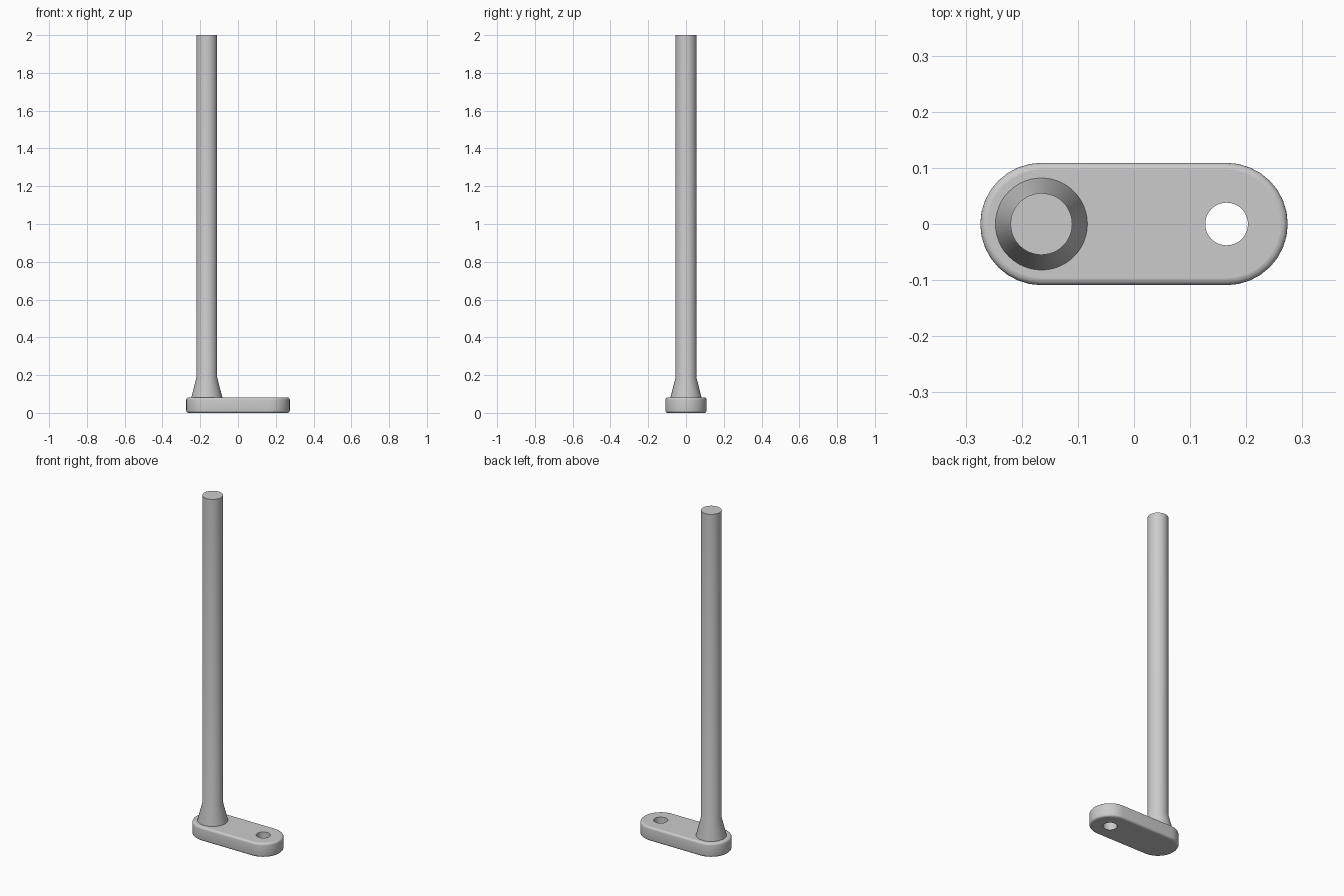
import bpy, bmesh, math

cube = bpy.data.objects.get("Cube")
if cube:
    bpy.data.objects.remove(cube, do_unlink=True)

CENTRE = 0.165      # distance of both end arcs from the middle
END_R = 0.109       # radius of the plate ends
THICK = 0.082       # plate thickness
ROUND = 0.012       # rounding of the plate rims
HOLE_R = 0.038

grey = bpy.data.materials.new("plain grey")
grey.use_nodes = True
grey.diffuse_color = (0.6, 0.6, 0.6, 1)
grey.node_tree.nodes["Principled BSDF"].inputs["Base Color"].default_value = (0.6, 0.6, 0.6, 1)


def circle(radius, x, count):
    steps = [2 * math.pi * i / count for i in range(count)]
    return [(x + radius * math.cos(a), radius * math.sin(a)) for a in steps]


def stadium(radius, half=16):
    points = []
    for side in (1, -1):
        for i in range(half + 1):
            a = math.pi * (i / half - 0.5)
            points.append((side * (CENTRE + radius * math.cos(a)), side * radius * math.sin(a)))
    return points


def add_wall(bm, rings):
    """Join a stack of (outline, height) rings with smooth faces."""
    loops = [[bm.verts.new((x, y, z)) for x, y in outline] for outline, z in rings]
    for low, high in zip(loops, loops[1:]):
        for i in range(len(low)):
            j = (i + 1) % len(low)
            bm.faces.new((low[i], low[j], high[j], high[i])).smooth = True
    return loops[0], loops[-1]


def finish(bm, name):
    bmesh.ops.recalc_face_normals(bm, faces=bm.faces[:])
    mesh = bpy.data.meshes.new(name)
    bm.to_mesh(mesh)
    bm.free()
    mesh.materials.append(grey)
    obj = bpy.data.objects.new(name, mesh)
    bpy.context.collection.objects.link(obj)


# Base plate: rounded rims, flat caps, one through hole
bm = bmesh.new()
angles = [math.pi / 2 * i / 4 for i in range(5)]
bottom = [(END_R - ROUND * (1 - math.sin(a)), ROUND * (1 - math.cos(a))) for a in angles]
profile = bottom + [(r, THICK - z) for r, z in reversed(bottom)]
outer = add_wall(bm, [(stadium(r), z) for r, z in profile])
inner = add_wall(bm, [(circle(HOLE_R, CENTRE, 48), z) for z in (0, THICK)])
for rim, hole in zip(outer, inner):
    edges = [bm.edges.get((loop[i - 1], loop[i])) for loop in (rim, hole) for i in range(len(loop))]
    cap = bmesh.ops.triangle_fill(bm, edges=edges, use_beauty=True)
    for item in cap["geom"]:
        if isinstance(item, bmesh.types.BMFace):
            item.smooth = False
finish(bm, "base_plate")

# Post with flared foot
bm = bmesh.new()
shape = [(0.082, THICK - 0.01), (0.082, THICK), (0.055, 0.188), (0.055, 2.0)]
for cap in add_wall(bm, [(circle(r, -CENTRE, 48), z) for r, z in shape]):
    bm.faces.new(cap).smooth = False
finish(bm, "post")
